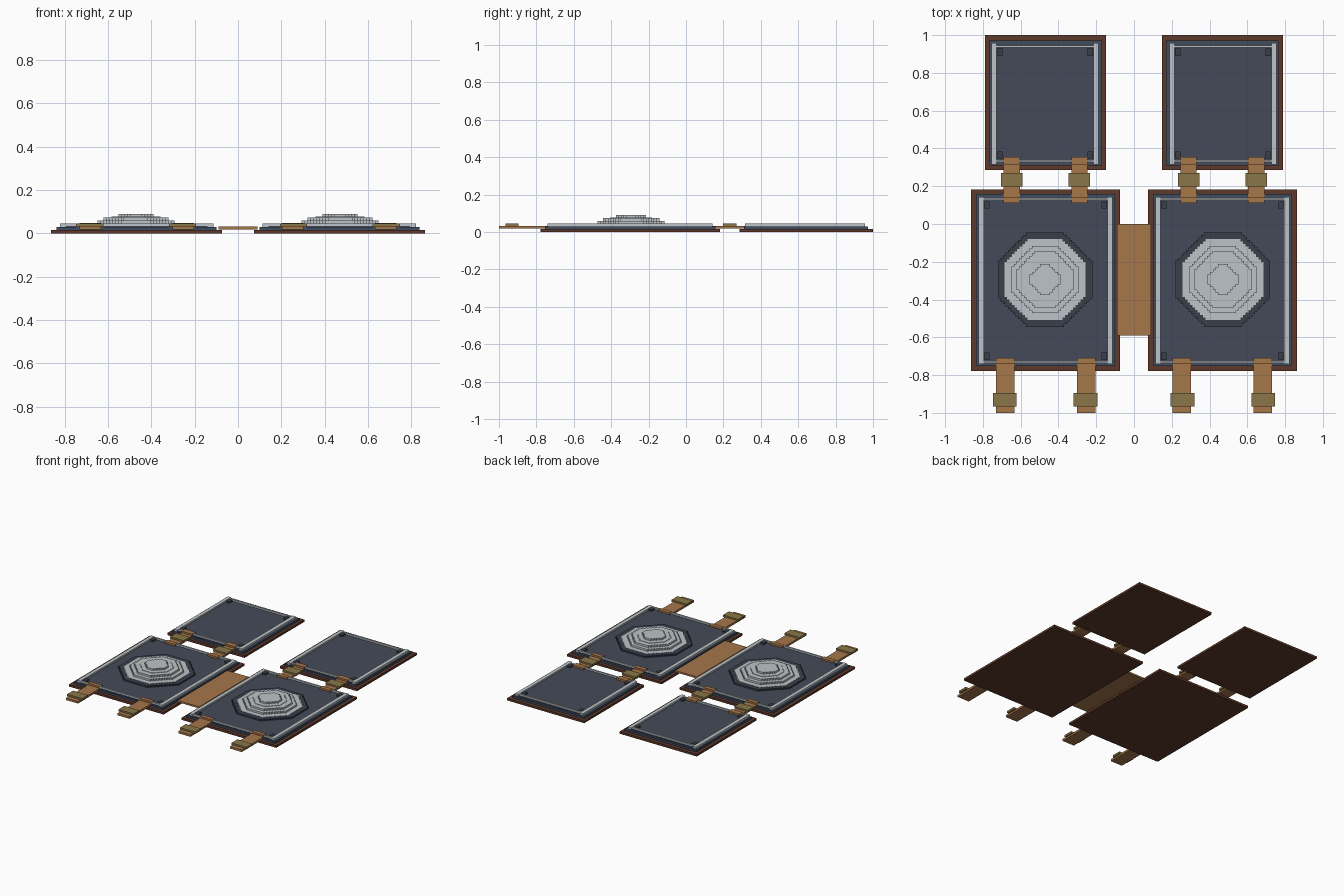
import bpy, bmesh, math

if "Cube" in bpy.data.objects:
    bpy.data.objects.remove(bpy.data.objects["Cube"])

def srgb(r, g, b):
    f = lambda c: c / 12.92 if c <= 0.04045 else ((c + 0.055) / 1.055) ** 2.4
    return tuple(f(v / 255) for v in (r, g, b)) + (1.0,)

def mat(name, rgb):
    m = bpy.data.materials.new(name)
    m.diffuse_color = srgb(*rgb)
    m.use_nodes = True
    m.node_tree.nodes["Principled BSDF"].inputs["Base Color"].default_value = m.diffuse_color
    return m

BROWN = mat("dark leather", (94, 56, 43))
BLUE = mat("blue steel", (62, 76, 96))
PANEL = mat("slate panel", (68, 74, 88))
DARK = mat("dark iron", (56, 62, 74))
SILVER = mat("silver", (190, 196, 200))
TAN = mat("tan strap", (166, 118, 74))
BRASS = mat("old brass", (138, 118, 72))

def finish(name, bm, material):
    bmesh.ops.recalc_face_normals(bm, faces=bm.faces)
    me = bpy.data.meshes.new(name)
    bm.to_mesh(me)
    bm.free()
    me.materials.append(material)
    ob = bpy.data.objects.new(name, me)
    bpy.context.collection.objects.link(ob)

def box(name, x0, x1, y0, y1, z0, z1, material):
    bm = bmesh.new()
    bmesh.ops.create_cube(bm, size=1)
    for v in bm.verts:
        v.co = ((x0 + x1) / 2 + v.co.x * (x1 - x0),
                (y0 + y1) / 2 + v.co.y * (y1 - y0),
                (z0 + z1) / 2 + v.co.z * (z1 - z0))
    finish(name, bm, material)

def mbox(name, x0, x1, *rest):
    """Box on the left plus its mirror on the right."""
    box(name + "_left", x0, x1, *rest)
    box(name + "_right", -x1, -x0, *rest)

def octagon(name, cx, cy, r, z0, z1, material, step=0.0135):
    """Octagonal slab whose slanted sides are small stairs."""
    n = round(r * (2 - math.sqrt(2)) / step)
    corner = []
    for i in range(n):
        x, y = r - i * step, r - (n - i) * step
        corner += [(x, y), (x - step, y)]
    corner.append((r - n * step, r))
    pts = []
    for k in range(4):
        for x, y in corner:
            for _ in range(k):
                x, y = -y, x
            pts.append((cx + x, cy + y))
    bm = bmesh.new()
    face = bm.faces.new([bm.verts.new((x, y, z0)) for x, y in pts])
    ext = bmesh.ops.extrude_face_region(bm, geom=[face])
    for v in ext["geom"]:
        if isinstance(v, bmesh.types.BMVert):
            v.co.z = z1
    finish(name, bm, material)

L1, L2, L3 = 0.016, 0.031, 0.045

def plate(name, outer, mid, trim, bar_y):
    """Leather backing, steel plate, silver frame and corner rivets."""
    mbox(name + "_backing", *outer, 0, L1, BROWN)
    mbox(name + "_steel", *mid, L1, L2 - 0.001, BLUE)
    x0, x1, y0, y1 = trim
    w = 0.027
    mbox(name + "_panel", x0 + w, x1 - w, y0, y1, L1, L2 + 0.002, PANEL)
    mbox(name + "_trim_outer", x0, x0 + w, y0, y1, L2 - 0.002, L3, SILVER)
    mbox(name + "_trim_inner", x1 - w, x1, y0, y1, L2 - 0.002, L3, SILVER)
    for tag, y in zip(("front", "back"), bar_y):
        mbox(name + "_trim_" + tag, x0 + w, x1 - w, y, y + 0.012, L2 - 0.002, L3, SILVER)
        d = 1 if tag == "front" else -1
        ya = y + 0.018 if d == 1 else y - 0.044
        for side, xa in (("outer", x0 + w + 0.004), ("inner", x1 - w - 0.031)):
            mbox(name + "_rivet_" + tag + side, xa, xa + 0.027, ya, ya + 0.038, L2 - 0.002, L3, DARK)

plate("chest_plate", (-0.863, -0.075, -0.778, 0.183), (-0.837, -0.1, -0.753, 0.158),
      (-0.822, -0.113, -0.74, 0.142), (-0.737, 0.126))
plate("upper_plate", (-0.79, -0.147, 0.287, 1.0), (-0.765, -0.17, 0.31, 0.972),
      (-0.754, -0.187, 0.315, 0.957), (0.328, 0.934))

# Stepped octagonal bosses on the large plates
for side, cx in (("left", -0.471), ("right", 0.471)):
    octagon("boss_base_" + side, cx, -0.294, 0.25, L1, L3 - 0.001, DARK)
    for i, (r, z) in enumerate(((0.215, 0.046), (0.178, 0.06), (0.151, 0.074),
                                (0.113, 0.077), (0.081, 0.09))):
        octagon(f"boss_step_{i}_{side}", cx, -0.294, r, L2, z, SILVER)

# Joining strap in the middle
box("middle_strap", -0.09, 0.09, -0.59, 0.0, 0.018, 0.0305, TAN)

# Straps with buckles: (x range, buckle x range)
for i, (x0, x1, b0, b1) in enumerate(((-0.731, -0.633, -0.747, -0.622),
                                      (-0.303, -0.203, -0.319, -0.193))):
    mbox(f"front_strap_{i}", x0, x1, -1.0, -0.71, 0.018, 0.0335, TAN)
    mbox(f"front_strap_cover_{i}", x0, x1, -0.74, -0.71, 0.03, 0.0465, TAN)
    mbox(f"front_buckle_{i}", b0, b1, -0.966, -0.896, 0.03, L3, BRASS)
for i, (x0, x1, b0, b1) in enumerate(((-0.691, -0.603, -0.704, -0.591),
                                      (-0.33, -0.245, -0.346, -0.233))):
    mbox(f"link_strap_{i}", x0, x1, 0.11, 0.355, 0.018, 0.0335, TAN)
    mbox(f"link_cover_low_{i}", x0, x1, 0.11, 0.142, 0.03, 0.0465, TAN)
    mbox(f"link_cover_high_{i}", x0, x1, 0.315, 0.355, 0.03, 0.0465, TAN)
    mbox(f"link_buckle_{i}", b0, b1, 0.198, 0.27, 0.03, L3, BRASS)
